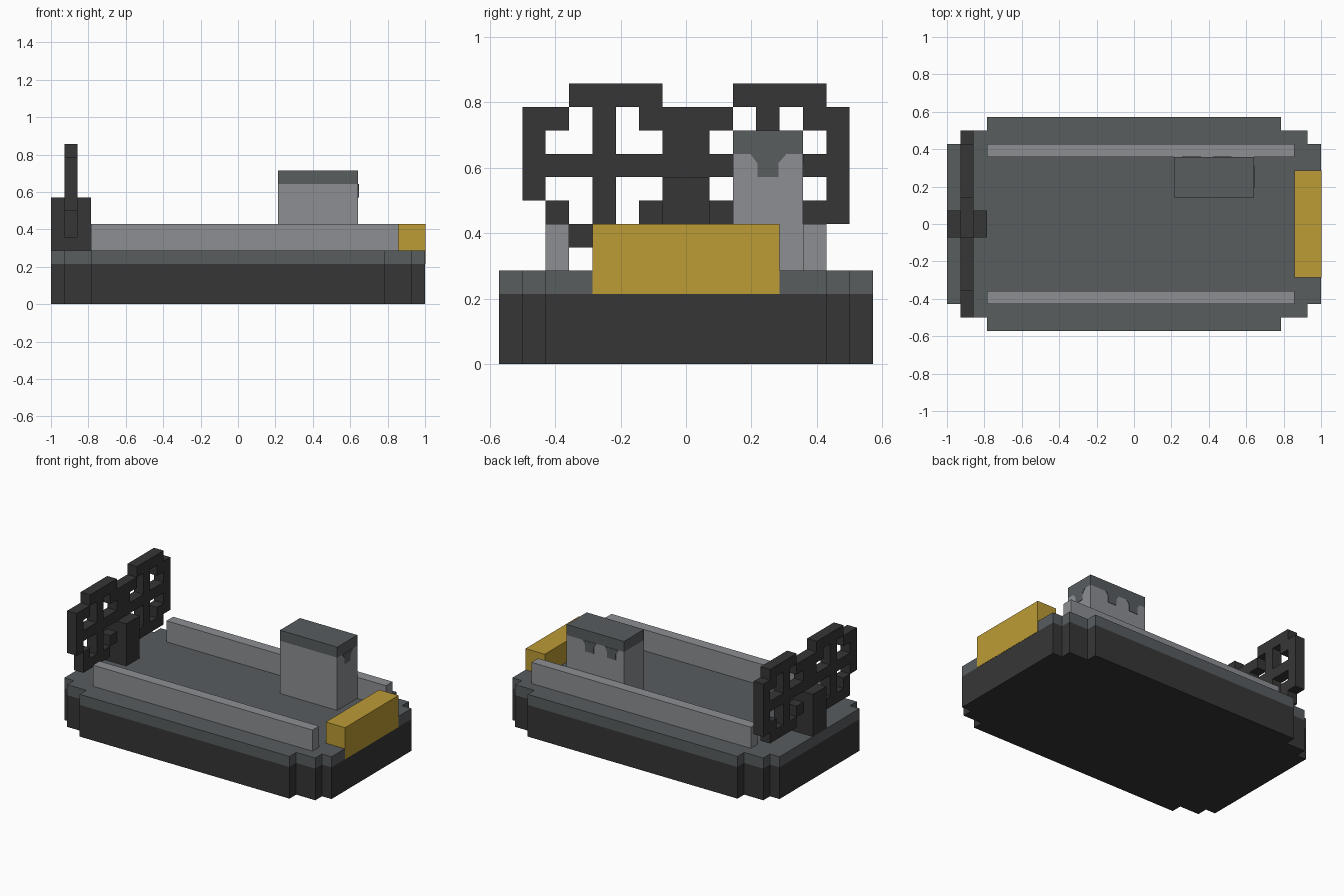
import bpy, bmesh

U = 1 / 14  # one grid cell

if "Cube" in bpy.data.objects:
    bpy.data.objects.remove(bpy.data.objects["Cube"], do_unlink=True)


def material(name, rgb):
    lin = [((c / 255 + 0.055) / 1.055) ** 2.4 for c in rgb] + [1.0]
    m = bpy.data.materials.new(name)
    m.use_nodes = True
    m.diffuse_color = lin
    m.node_tree.nodes["Principled BSDF"].inputs["Base Color"].default_value = lin
    return m


CHARCOAL = material("charcoal", (54, 54, 54))
SLATE = material("slate grey", (88, 93, 95))
LIGHT = material("light grey", (141, 143, 147))
YELLOW = material("mustard yellow", (188, 155, 53))


def finish(bm, name, mat):
    bmesh.ops.recalc_face_normals(bm, faces=bm.faces)
    me = bpy.data.meshes.new(name)
    bm.to_mesh(me)
    bm.free()
    me.materials.append(mat)
    ob = bpy.data.objects.new(name, me)
    bpy.context.collection.objects.link(ob)
    return ob


def extrude(bm, vec):
    """Give a flat sheet of faces thickness along vec (in cells)."""
    res = bmesh.ops.extrude_face_region(bm, geom=bm.faces[:])
    verts = [g for g in res["geom"] if isinstance(g, bmesh.types.BMVert)]
    bmesh.ops.translate(bm, verts=verts, vec=[c * U for c in vec])


def prism(name, mat, points, vec):
    bm = bmesh.new()
    bm.faces.new([bm.verts.new([c * U for c in p]) for p in points])
    extrude(bm, vec)
    # keep both caps of the prism
    bmesh.ops.holes_fill(bm, edges=[e for e in bm.edges if e.is_boundary])
    return finish(bm, name, mat)


def box(name, mat, x, y, z):
    pts = [(x[0], y[0], z[0]), (x[1], y[0], z[0]), (x[1], y[1], z[0]), (x[0], y[1], z[0])]
    return prism(name, mat, pts, (0, 0, z[1] - z[0]))


# Stepped base: one quarter of the outline, mirrored around
quarter = [(14, 6), (13, 6), (13, 7), (11, 7), (11, 8)]
outline = (quarter + [(-x, y) for x, y in reversed(quarter)]
           + [(-x, -y) for x, y in quarter] + [(x, -y) for x, y in reversed(quarter)])
prism("base_hull", CHARCOAL, [(x, y, 0) for x, y in outline], (0, 0, 3))
prism("base_deck", SLATE, [(x, y, 3) for x, y in outline], (0, 0, 1))

# Side rails
for side, name in ((1, "left_rail"), (-1, "right_rail")):
    box(name, LIGHT, (-11, 12), sorted((5 * side, 6 * side)), (4, 6))

# End block, a hair proud of the base, and the post that holds the lattice
box("end_block", YELLOW, (12, 14.02), (-4, 4), (3, 6))
box("lattice_post", CHARCOAL, (-14, -11), (-1, 1), (4, 8))

# Container with a dark lid and drips running down two of its sides
box("container_body", LIGHT, (3, 9), (2, 5), (4, 9))
box("container_lid", SLATE, (3, 9), (2, 5), (9, 10))
drip = [(2.75, 9), (3.05, 8.6), (3.05, 8), (3.95, 8), (3.95, 8.6), (4.3, 9)]
prism("end_drip", SLATE, [(9, y, z) for y, z in drip], (0.04, 0, 0))
for i, (x0, x1) in enumerate(((5.9, 7.3), (3.6, 5.0))):
    pts = [(x0, 9), (x0 + 0.25, 8.6), (x0 + 0.25, 8), (x1 - 0.25, 8), (x1 - 0.25, 8.6), (x1, 9)]
    prism(f"back_drip_{i + 1}", SLATE, [(x, 5, z) for x, z in pts], (0, 0.04, 0))

# Lattice of two spoked wheels, top row first, running from -y to +y
rows = ["..####...####.",
        "##.#.####.#.##",
        "#..#..##..#..#",
        "##############",
        "#..#..##..#..#",
        ".#.#.####.#.##",
        ".####....####."]
bm = bmesh.new()
for r, row in enumerate(rows):
    for c, cell in enumerate(row):
        if cell == "#":
            y, z = c - 7, 11 - r
            bm.faces.new([bm.verts.new((-13 * U, a * U, b * U)) for a, b in
                          ((y, z), (y + 1, z), (y + 1, z + 1), (y, z + 1))])
bmesh.ops.remove_doubles(bm, verts=bm.verts, dist=1e-4)
sheet = bmesh.ops.duplicate(bm, geom=bm.faces[:])["geom"]
back = [f for f in sheet if isinstance(f, bmesh.types.BMFace)]
bmesh.ops.delete(bm, geom=back, context="FACES")
extrude(bm, (1, 0, 0))
# close the sheet left open by the extrusion
if any(e.is_boundary for e in bm.edges):
    bmesh.ops.holes_fill(bm, edges=[e for e in bm.edges if e.is_boundary])
finish(bm, "wheel_lattice", CHARCOAL)
